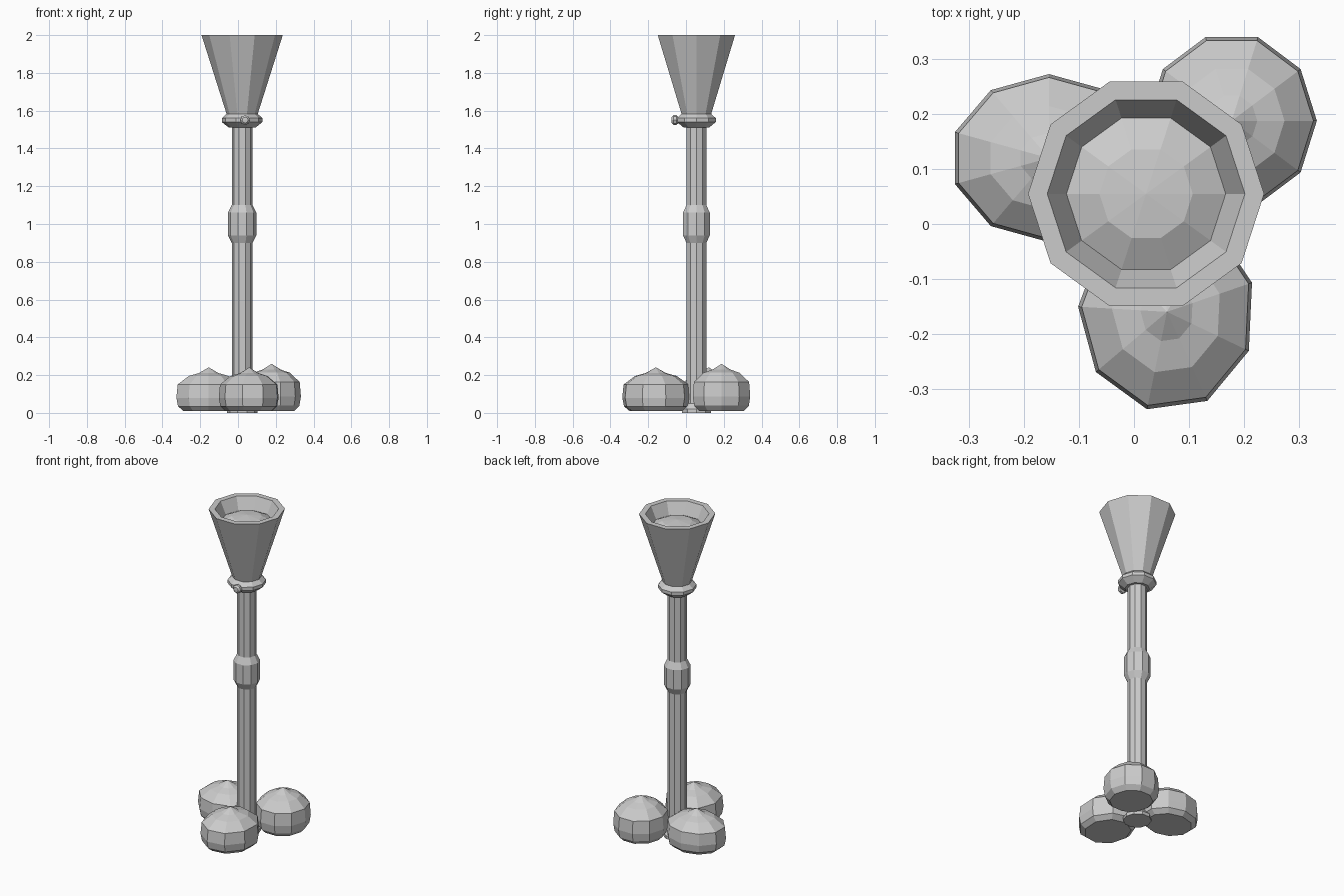
import bpy, math
from mathutils import Matrix, Vector

old = bpy.data.objects.get("Cube")
if old:
    bpy.data.objects.remove(old, do_unlink=True)

grey = bpy.data.materials.new("plain_grey")
grey.use_nodes = True
grey.diffuse_color = (0.6, 0.6, 0.6, 1)
grey.node_tree.nodes["Principled BSDF"].inputs["Base Color"].default_value = (0.6, 0.6, 0.6, 1)

AXIS = Vector((0.022, 0.055, 0))


def lathe(name, profile, sides=10, phase=0, scale=(1, 1), origin=AXIS, matrix=None):
    """Revolve (radius, z) points into a faceted solid closed at both ends."""
    verts, faces = [], []
    for r, z in profile:
        for i in range(sides):
            a = math.radians(phase) + math.tau * i / sides
            verts.append((r * scale[0] * math.cos(a), r * scale[1] * math.sin(a), z))
    for k in range(len(profile) - 1):
        for i in range(sides):
            j = (i + 1) % sides
            a, b = k * sides, (k + 1) * sides
            faces.append((a + i, a + j, b + j, b + i))
    faces.append(tuple(reversed(range(sides))))
    # Fan the top end to a centre point
    last = (len(profile) - 1) * sides
    verts.append((0, 0, profile[-1][1] + 0.1 * profile[-1][0]))
    faces += [(last + i, last + (i + 1) % sides, len(verts) - 1) for i in range(sides)]
    mesh = bpy.data.meshes.new(name)
    mesh.from_pydata(verts, [], faces)
    mesh.materials.append(grey)
    ob = bpy.data.objects.new(name, mesh)
    bpy.context.collection.objects.link(ob)
    ob.matrix_world = Matrix.Translation(origin) @ (matrix or Matrix())
    return ob


# Pole with a thicker sleeve halfway up
lathe("pole", [(0.08, 0), (0.08, 0.02), (0.055, 0.05), (0.055, 0.90), (0.075, 0.94),
               (0.075, 1.06), (0.055, 1.10), (0.055, 1.53)])

# Collar under the cup
lathe("collar", [(0.07, 1.51), (0.108, 1.54), (0.108, 1.56), (0.08, 1.585)])

# Flared cup with a thick rim, sunken wall and domed filling
lathe("cup", [(0.08, 1.575), (0.215, 2), (0.18, 2), (0.145, 1.925), (0.085, 1.955)])

# Small knob on the front of the collar
lathe("collar_knob", [(0.017, -0.015), (0.026, -0.005), (0.026, 0.01), (0.016, 0.02)], sides=8,
      origin=Vector((0.038, -0.056, 1.55)), matrix=Matrix.Rotation(math.pi / 2, 4, "X"))

# Three rounded feet with flat bottoms
FOOT = [(0.78, 0.01), (0.95, 0.035), (1, 0.08), (0.96, 0.15), (0.62, 0.195), (0.3, 0.211)]
feet = {
    "front_foot": ((0.06, -0.16), (0.162, 0.182), 9, -103, 1.0),
    "right_foot": ((-0.155, 0.12), (0.18, 0.153), 10, 90, 1.0),
    "left_foot": ((0.178, 0.188), (0.155, 0.16), 10, 108, 1.09),
}
for name, (centre, size, sides, phase, height) in feet.items():
    lathe(name, [(r, z * height) for r, z in FOOT], sides, phase, size, Vector((*centre, 0)))
